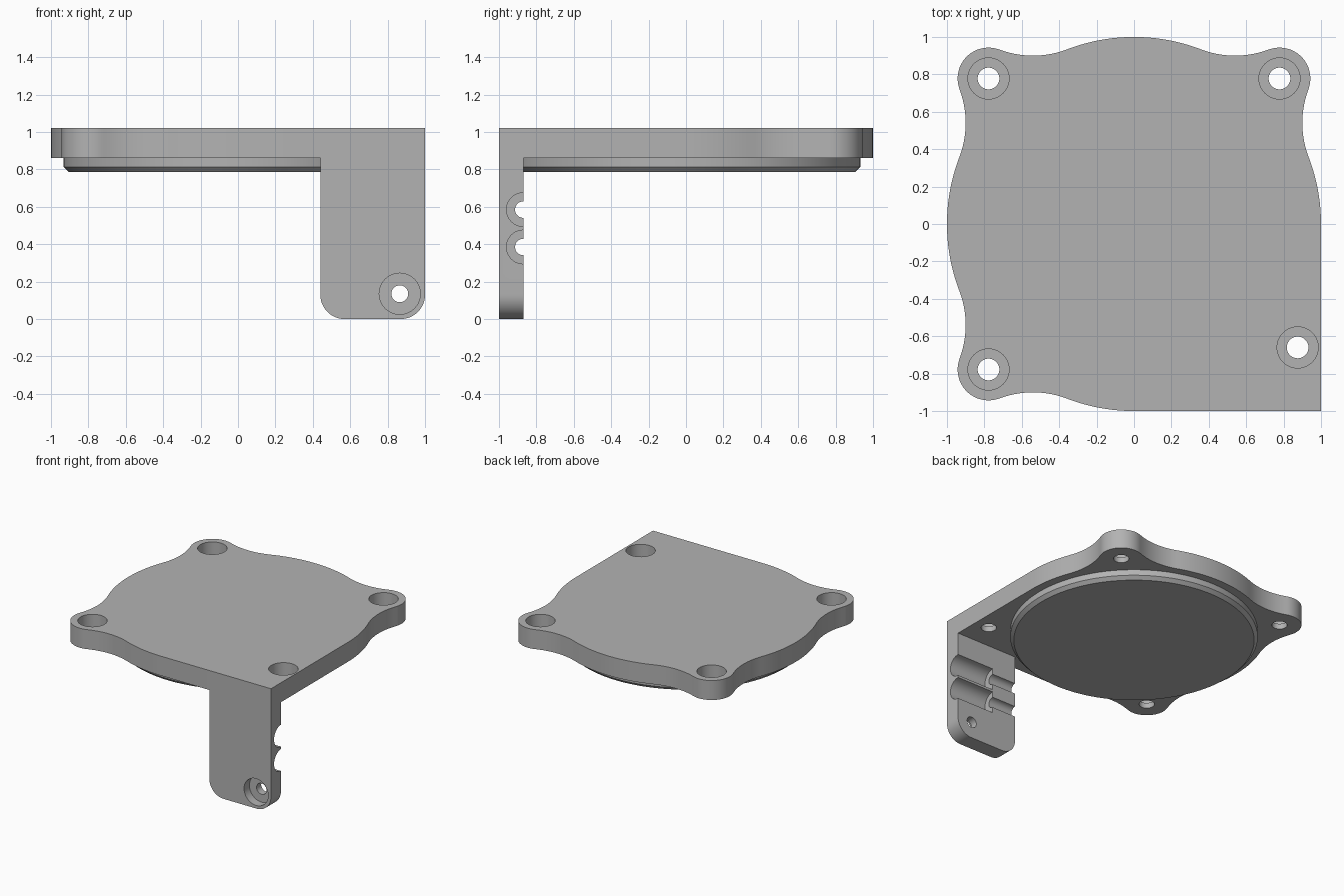
import bpy, bmesh
from math import radians, cos, sin, atan2, pi
from mathutils import Matrix, Vector

if "Cube" in bpy.data.objects:
    bpy.data.objects.remove(bpy.data.objects["Cube"], do_unlink=True)

grey = bpy.data.materials.new("plain_grey")
grey.use_nodes = True
colour = (0.45, 0.45, 0.45, 1)
grey.diffuse_color = colour
grey.node_tree.nodes["Principled BSDF"].inputs["Base Color"].default_value = colour

TOP, UNDER = 1.02, 0.86          # plate faces
BACK = -0.87                     # rear face of the leg


def make_object(name, bm):
    bmesh.ops.recalc_face_normals(bm, faces=bm.faces)
    mesh = bpy.data.meshes.new(name)
    bm.to_mesh(mesh)
    bm.free()
    mesh.materials.append(grey)
    obj = bpy.data.objects.new(name, mesh)
    bpy.context.collection.objects.link(obj)
    return obj


def extrude(name, outline, offset):
    bm = bmesh.new()
    face = bm.faces.new([bm.verts.new(p) for p in outline])
    new = bmesh.ops.extrude_face_region(bm, geom=[face])["geom"]
    moved = [v for v in new if isinstance(v, bmesh.types.BMVert)]
    bmesh.ops.translate(bm, verts=moved, vec=offset)
    return make_object(name, bm)


def rod(name, start, end, radius, segments=48):
    start, end = Vector(start), Vector(end)
    axis = end - start
    bm = bmesh.new()
    turn = axis.to_track_quat("Z", "Y").to_matrix().to_4x4()
    bmesh.ops.create_cone(bm, cap_ends=True, segments=segments, radius1=radius,
                          radius2=radius, depth=axis.length,
                          matrix=Matrix.Translation((start + end) / 2) @ turn)
    return make_object(name, bm)


def combine(target, tool, operation):
    mod = target.modifiers.new("combine", "BOOLEAN")
    mod.operation, mod.object, mod.solver = operation, tool, "EXACT"
    bpy.ops.object.select_all(action="DESELECT")
    bpy.context.view_layer.objects.active = target
    target.select_set(True)
    bpy.ops.object.modifier_apply(modifier=mod.name)
    bpy.data.objects.remove(tool, do_unlink=True)


def arc(cx, cy, r, a, b, n):
    return [(cx + r * cos(a + (b - a) * i / n), cy + r * sin(a + (b - a) * i / n))
            for i in range(n + 1)]


# Plate outline: round body blended into corner lobes by hollow arcs
lobe, lobe_r = 0.778, 0.165
hx, hy, hollow_r = 0.54, 1.408, 0.508
body_a = atan2(hy, hx)
lobe_a = atan2(hy - lobe, hx - lobe)
half = (arc(lobe, lobe, lobe_r, pi / 4, lobe_a, 14)
        + arc(hx, hy, hollow_r, lobe_a + pi, body_a + pi, 14)[1:]
        + arc(0, 0, 1, body_a, pi / 2, 12)[1:])
quarter = [(y, x) for x, y in reversed(half)] + half[1:]
outline = []
for k in range(3):
    for x, y in quarter[:-1]:
        for _ in range(k):
            x, y = -y, x
        outline.append((x, y, UNDER))
outline += [(0, -1, UNDER), (1, -1, UNDER)]
bracket = extrude("plate_and_leg", outline, (0, 0, TOP - UNDER))

# Leg with rounded lower corners
r = 0.13
profile = ([(0.44, TOP)] + arc(0.44 + r, r, r, pi, 1.5 * pi, 12)
           + arc(1 - r, r, r, 1.5 * pi, 2 * pi, 12) + [(1, TOP)])
leg = extrude("leg", [(x, -1, z) for x, z in profile], (0, BACK + 1, 0))
combine(bracket, leg, "UNION")

# Counterbored screw holes through the plate
for x, y in [(lobe, lobe), (-lobe, lobe), (-lobe, -lobe), (0.875, -0.66)]:
    combine(bracket, rod("bore", (x, y, 0.7), (x, y, 1.2), 0.058), "DIFFERENCE")
    combine(bracket, rod("recess", (x, y, 0.905), (x, y, 1.2), 0.11), "DIFFERENCE")

# Counterbored hole low on the leg
combine(bracket, rod("bore", (0.865, -1.2, 0.135), (0.865, -0.7, 0.135), 0.045), "DIFFERENCE")
combine(bracket, rod("recess", (0.865, -1.2, 0.135), (0.865, -0.93, 0.135), 0.11), "DIFFERENCE")

# Stepped half-round channels across the back of the leg
for z in (0.585, 0.385):
    combine(bracket, rod("channel", (0.3, BACK, z), (1.2, BACK, z), 0.044), "DIFFERENCE")
    combine(bracket, rod("wide_channel", (0.66, BACK, z), (1.2, BACK, z), 0.09), "DIFFERENCE")

# Round boss under the plate with a chamfered lower rim
disc = rod("round_boss", (0, 0, 0.785), (0, 0, UNDER), 0.932, 128)
bm = bmesh.new()
bm.from_mesh(disc.data)
rim = [e for e in bm.edges if all(v.co.z < 0.8 for v in e.verts)]
bmesh.ops.bevel(bm, geom=rim, offset=0.027, segments=1, affect="EDGES")
bm.to_mesh(disc.data)
bm.free()

bpy.ops.object.select_all(action="DESELECT")
for obj in (bracket, disc):
    obj.select_set(True)
bpy.context.view_layer.objects.active = bracket
bpy.ops.object.shade_smooth_by_angle(angle=radians(30))
